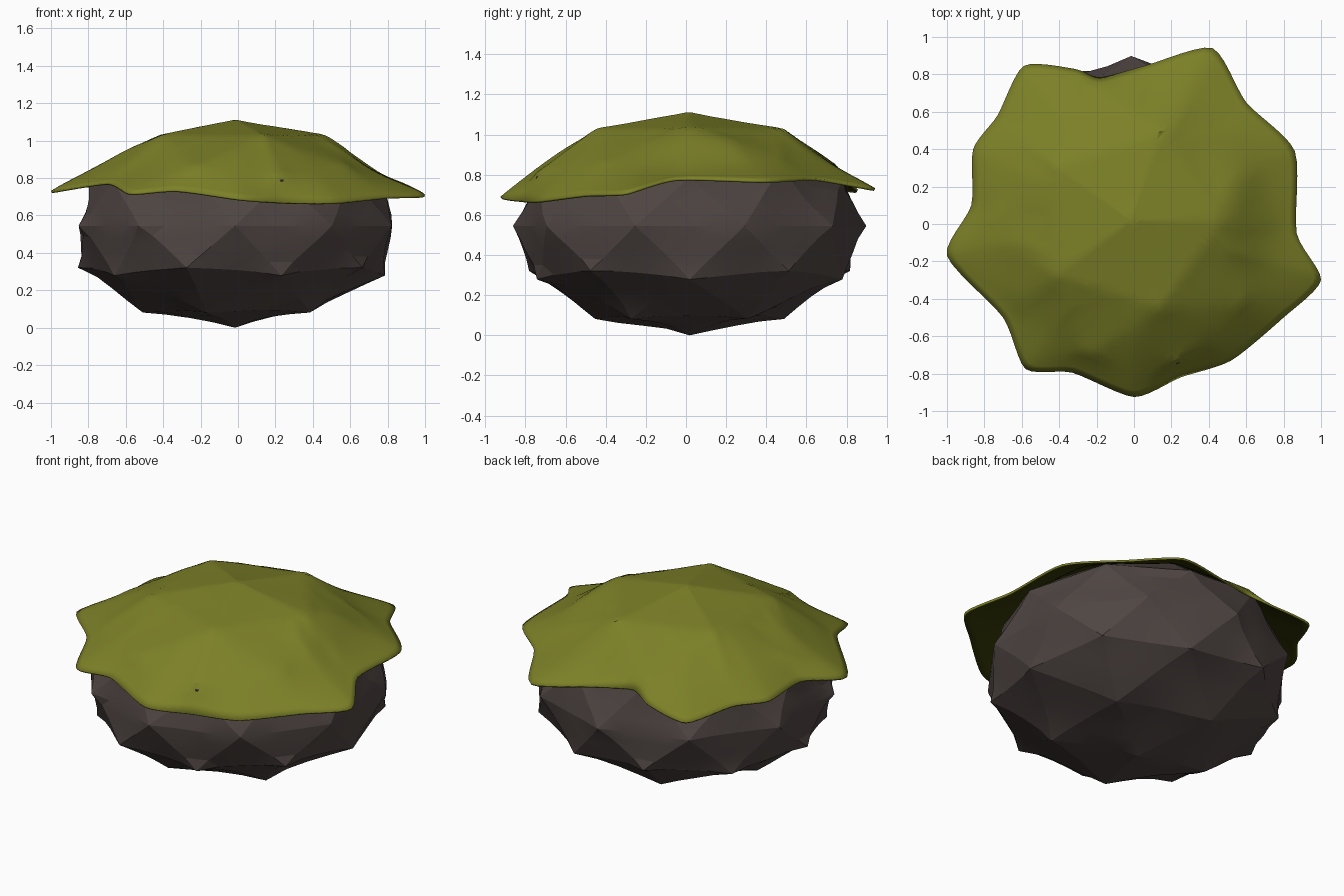
import bpy, bmesh, math
from mathutils import Vector, noise
from mathutils.bvhtree import BVHTree

if "Cube" in bpy.data.objects:
    bpy.data.objects.remove(bpy.data.objects["Cube"])


def material(name, rgb):
    m = bpy.data.materials.new(name)
    m.diffuse_color = (*rgb, 1)
    m.use_nodes = True
    m.node_tree.nodes["Principled BSDF"].inputs["Base Color"].default_value = m.diffuse_color
    return m


def finish(bm, name, mats, angle):
    bmesh.ops.recalc_face_normals(bm, faces=bm.faces[:])
    me = bpy.data.meshes.new(name)
    bm.to_mesh(me)
    ob = bpy.data.objects.new(name, me)
    bpy.context.collection.objects.link(ob)
    for m in mats:
        me.materials.append(m)
    bpy.ops.object.select_all(action='DESELECT')
    ob.select_set(True)
    bpy.context.view_layer.objects.active = ob
    bpy.ops.object.shade_smooth_by_angle(angle=math.radians(angle))
    return ob


rock_mat = material("dark brown stone", (0.078, 0.060, 0.055))
moss_mat = material("olive moss", (0.200, 0.215, 0.020))
under_mat = material("dark moss underside", (0.035, 0.038, 0.002))

# Rock: squashed coarse ico sphere, fuller above and below the equator
bm = bmesh.new()
bmesh.ops.create_icosphere(bm, subdivisions=2, radius=1)
corners = set()
for v in bm.verts:
    s = 0.88 if abs(v.co.z) < 0.1 else 0.94
    if 0.3 < v.co.z < 0.6:
        s = 0.90
    v.co = Vector((v.co.x * s - 0.015, v.co.y * s + 0.018, 0.545 + 0.545 * v.co.z))
    if 0.25 < v.co.z < 0.4:
        v.co.z += 0.02
    corners.add(tuple(round(c, 4) for c in v.co))
bmesh.ops.subdivide_edges(bm, edges=bm.edges[:], cuts=3, use_grid_fill=True)
bmesh.ops.triangulate(bm, faces=[f for f in bm.faces if len(f.verts) > 3])
# worn hollows between the hard corners
for v in bm.verts:
    if tuple(round(c, 4) for c in v.co) not in corners:
        d = noise.noise(v.co * 2.6 + Vector((3, 1, 7)))
        out = Vector((v.co.x, v.co.y, (v.co.z - 0.545) * 1.5)).normalized()
        v.co += out * ((0.03 * d - 0.012) if v.co.z < 0.75 else 0.008 * d)
bm.normal_update()
surface = BVHTree.FromBMesh(bm)
finish(bm, "rock", [rock_mat], 14)
bm.free()

# Moss rim outline: x, y, z
rim = [(1.0, -.30, .71), (.80, -.50, .70), (.52, -.73, .67), (.25, -.82, .67),
       (0, -.925, .69), (-.33, -.795, .735), (-.58, -.775, .72), (-.70, -.50, .775),
       (-1.0, -.17, .73), (-.87, .10, .77), (-.86, .40, .76), (-.73, .58, .76),
       (-.59, .845, .72), (-.32, .83, .75), (-.18, .785, .79), (.07, .85, .77),
       (.42, .94, .73), (.60, .65, .78), (.86, .39, .77), (.87, -.05, .78)]
rim = [Vector(p) for p in rim]
STEPS, RINGS, M = 6, 26, len(rim)


def curve(i, t):
    # gently rounded outline through the rim points
    a, b, c, d = (rim[(i + k) % M] for k in (-1, 0, 1, 2))
    m0, m1 = (c - a) * 0.35, (d - b) * 0.35
    return (b * (2 * t**3 - 3 * t * t + 1) + m0 * (t**3 - 2 * t * t + t)
            + c * (3 * t * t - 2 * t**3) + m1 * (t**3 - t * t))


outline = [curve(i, k / STEPS) for i in range(M) for k in range(STEPS)]
N = len(outline)


def rock_top(x, y):
    hit = surface.ray_cast(Vector((x, y, 3)), Vector((0, 0, -1)))[0]
    return hit.z if hit else 0


# Moss cap heights: draped on the rock, flaring out to the ragged rim
height = []
for j in range(1, RINGS + 1):
    t = j / RINGS
    row = []
    for p in outline:
        x, y = p.x * t, p.y * t
        R = math.hypot(p.x, p.y)
        r = R * t
        inner = min(0.72, R - 0.12)
        z = rock_top(x, y) + 0.022
        if r > inner:
            k = inner / R
            z0 = rock_top(p.x * k, p.y * k) + 0.022
            z = max(z0 + (p.z - z0) * (r - inner) / (R - inner), z)
        if t < 1:
            # raised folds on the right and left sides
            z += 0.025 * math.exp(-((x - 0.55) / 0.07) ** 2 - ((y - 0.1) / 0.28) ** 2)
            z += 0.012 * math.exp(-((x + 0.58) / 0.12) ** 2 - ((y - 0.15) / 0.15) ** 2)
        row.append(z)
    height.append(row)
# relax the outer rings, keeping the cloth above the rock
for _ in range(6):
    old = [row[:] for row in height]
    for j in range(RINGS // 2, RINGS - 1):
        for i, p in enumerate(outline):
            t = (j + 1) / RINGS
            m = (old[j - 1][i] + old[j + 1][i] + old[j][i - 1] + old[j][(i + 1) % N]) / 4
            height[j][i] = max(m, rock_top(p.x * t, p.y * t) + 0.02)

# Moss cap mesh
bm = bmesh.new()
top = bm.verts.new((0, 0, 1.11))
rings = [[bm.verts.new((p.x * (j + 1) / RINGS, p.y * (j + 1) / RINGS, height[j][i]))
          for i, p in enumerate(outline)] for j in range(RINGS)]
for i in range(N):
    n = (i + 1) % N
    bm.faces.new((top, rings[0][i], rings[0][n]))
    for a, b in zip(rings, rings[1:]):
        bm.faces.new((a[i], b[i], b[n]))
        bm.faces.new((a[i], b[n], a[n]))
moss = finish(bm, "moss_cap", [moss_mat, under_mat], 24)
bm.free()
thick = moss.modifiers.new("thickness", 'SOLIDIFY')
thick.thickness = 0.012
thick.offset = -1
thick.material_offset = 1
